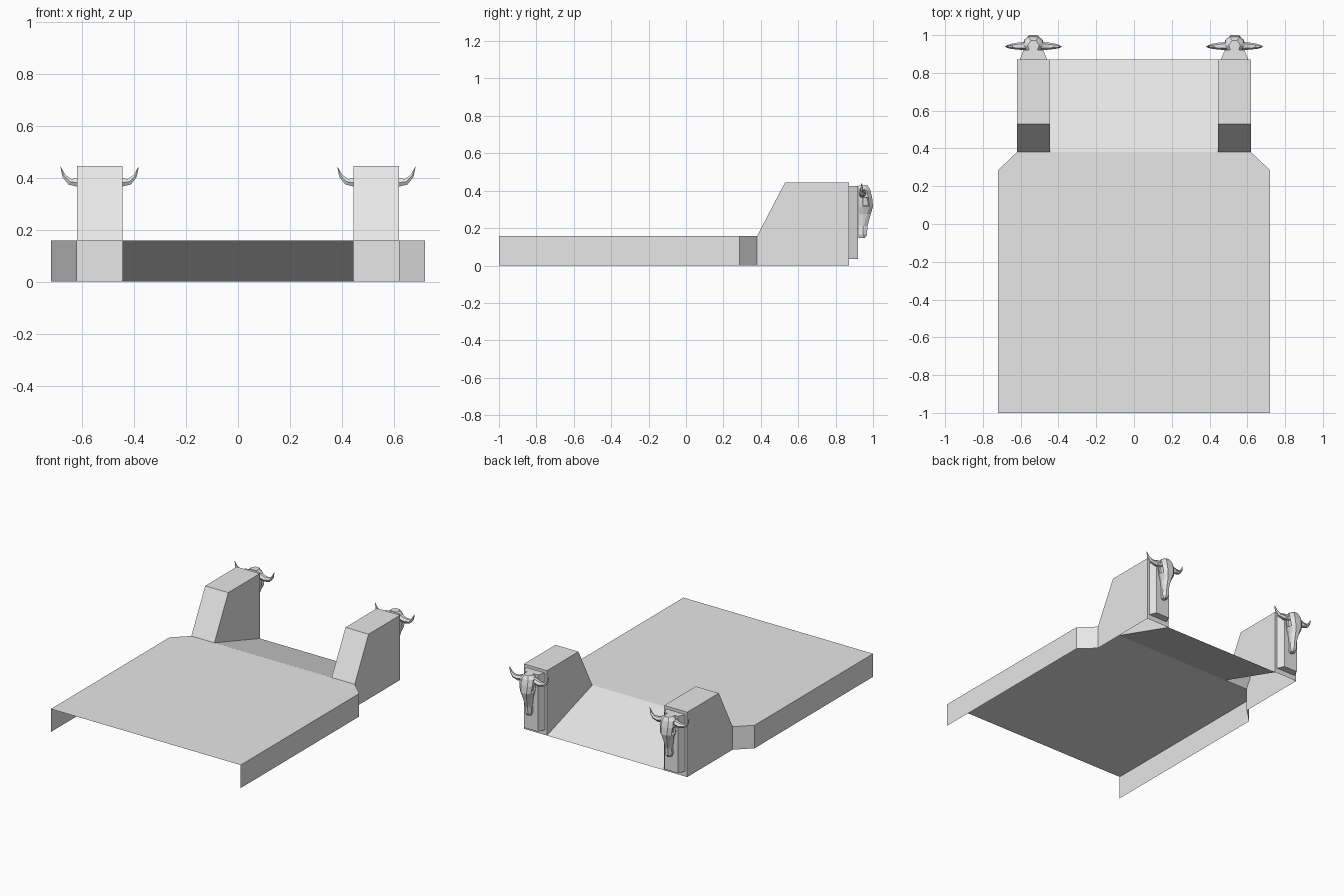
import bpy, bmesh, math
from mathutils import Vector

cube = bpy.data.objects.get("Cube")
if cube:
    bpy.data.objects.remove(cube, do_unlink=True)

grey = bpy.data.materials.new("pale grey")
grey.use_nodes = True
grey.diffuse_color = (0.8, 0.8, 0.8, 1)
grey.node_tree.nodes["Principled BSDF"].inputs["Base Color"].default_value = (0.8, 0.8, 0.8, 1)

DECK, HINGE, BACK, TOP = 0.158, 0.38, 0.872, 0.445
INNER, OUTER, SIDE = 0.445, 0.62, 0.72
MID = (INNER + OUTER) / 2


def finish(name, bm):
    """Make the object and mirror it to the other side."""
    mesh = bpy.data.meshes.new(name)
    bm.to_mesh(mesh)
    bm.free()
    mesh.materials.append(grey)
    obj = bpy.data.objects.new(name, mesh)
    bpy.context.collection.objects.link(obj)
    mod = obj.modifiers.new("Mirror", 'MIRROR')
    mod.use_axis[0] = True
    return obj


def sheet(name, polygons):
    bm = bmesh.new()
    for poly in polygons:
        bm.faces.new([bm.verts.new(p) for p in poly])
    bmesh.ops.remove_doubles(bm, verts=bm.verts, dist=0.0001)
    return finish(name, bm)


def loft(bm, rings):
    """Skin closed rings of points and cap both ends; return the side faces."""
    loops = [[bm.verts.new(p) for p in ring] for ring in rings]
    sides = []
    for a, b in zip(loops, loops[1:]):
        n = len(a)
        sides.append([bm.faces.new((a[i], a[(i + 1) % n], b[(i + 1) % n], b[i]))
                      for i in range(n)])
    bm.faces.new(loops[0])
    bm.faces.new(loops[-1])
    bmesh.ops.recalc_face_normals(bm, faces=bm.faces)
    return sides


# Open deck: top sheet
outline = [(0, -1), (SIDE, -1), (SIDE, 0.285), (OUTER, HINGE), (INNER, HINGE), (0, HINGE)]
sheet("deck_top", [[(x, y, DECK) for x, y in outline]])

# Deck side skirts and corner chamfers
edge = outline[1:4]
sheet("deck_skirt", [[(*a, 0), (*b, 0), (*b, DECK), (*a, DECK)]
                     for a, b in zip(edge, edge[1:])])

# Sloping rear ramp
sheet("rear_ramp", [[(0, HINGE, DECK), (INNER, HINGE, DECK), (INNER, BACK, 0), (0, BACK, 0)]])

# Hollow rear pylons, open below
ridge = [(HINGE, DECK), (0.53, TOP), (BACK, TOP), (BACK, 0)]
pylon = [[(INNER, *a), (OUTER, *a), (OUTER, *b), (INNER, *b)] for a, b in zip(ridge, ridge[1:])]
pylon.append([(OUTER, *p) for p in [(HINGE, 0), (BACK, 0), (BACK, TOP), (0.53, TOP), (HINGE, DECK)]])
pylon.append([(INNER, *p) for p in ridge])
sheet("rear_pylon", pylon)

# Tapered mounting plaque on the back of each pylon
bm = bmesh.new()
section = [(-0.072, BACK), (0.072, BACK), (0.052, 0.92), (-0.052, 0.92)]
loft(bm, [[(MID + x, y, z) for x, y in section] for z in (0.035, 0.425)])
finish("plaque", bm)

# Bull skull: height, half width, front depth
levels = [(0.428, 0.030, 0.972), (0.405, 0.052, 0.985), (0.365, 0.055, 0.995),
          (0.315, 0.047, 1.0), (0.275, 0.030, 0.988), (0.21, 0.019, 0.97),
          (0.165, 0.023, 0.968), (0.147, 0.015, 0.955)]
bm = bmesh.new()
rings = []
for z, w, f in levels:
    half = [(w * 0.75, 0.922), (w, 0.945), (w * 0.9, f - 0.02), (w * 0.45, f)]
    ring = half + [(-x, y) for x, y in reversed(half)]
    rings.append([(MID + x, y, z) for x, y in ring])
sides = loft(bm, rings)
# Sunken eye sockets on the slanted cheek faces
sockets = [sides[2][i] for i in (1, 5)]
bmesh.ops.inset_individual(bm, faces=sockets, thickness=0.006, depth=-0.012)
finish("bull_skull", bm)

# Curved horns: offset, height, radius
path = [(0.035, 0.393, 0.022), (0.08, 0.38, 0.019), (0.115, 0.385, 0.014),
        (0.137, 0.407, 0.008), (0.15, 0.442, 0.001)]
points = [Vector((x, z)) for x, z, r in path]
for name, flip in (("outer_horn", 1), ("inner_horn", -1)):
    bm = bmesh.new()
    rings = []
    for i, (x, z, r) in enumerate(path):
        t = (points[min(i + 1, len(path) - 1)] - points[max(i - 1, 0)]).normalized()
        ring = []
        for k in range(6):
            a = math.tau * k / 6
            s = r * math.sin(a)
            ring.append((MID + flip * (x - t.y * s), 0.942 - 0.04 * max(0, x - 0.08) + r * math.cos(a), z + t.x * s))
        rings.append(ring)
    loft(bm, rings)
    finish(name, bm)
